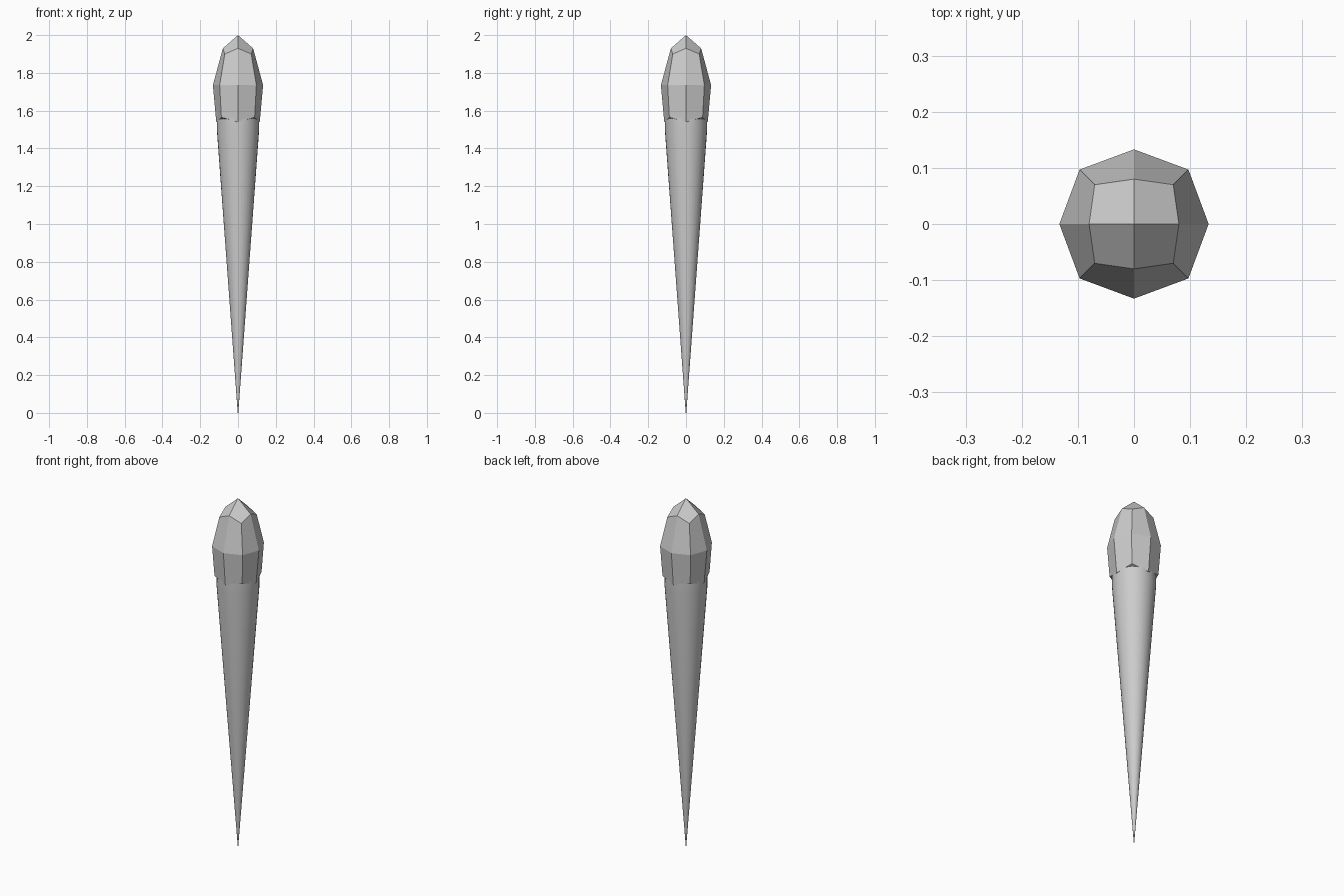
import bpy, bmesh, math

if "Cube" in bpy.data.objects:
    bpy.data.objects.remove(bpy.data.objects["Cube"])

grey = bpy.data.materials.new("grey")
grey.diffuse_color = (0.6, 0.6, 0.6, 1)
grey.use_nodes = True
grey.node_tree.nodes["Principled BSDF"].inputs["Base Color"].default_value = grey.diffuse_color


def add_object(name, bm):
    bmesh.ops.recalc_face_normals(bm, faces=bm.faces)
    mesh = bpy.data.meshes.new(name)
    bm.to_mesh(mesh)
    bm.free()
    mesh.materials.append(grey)
    obj = bpy.data.objects.new(name, mesh)
    bpy.context.collection.objects.link(obj)
    return obj


# Tapered handle: smooth cone standing on its point, with a short straight collar
bm = bmesh.new()
SIDES = 32
profile = [(0.0015, 0.0), (0.112, 1.5), (0.111, 1.58)]
rings = [[bm.verts.new((r * math.cos(2 * math.pi * i / SIDES),
                        r * math.sin(2 * math.pi * i / SIDES), z))
          for i in range(SIDES)] for r, z in profile]
for low, high in zip(rings, rings[1:]):
    for i in range(SIDES):
        j = (i + 1) % SIDES
        bm.faces.new((low[i], low[j], high[j], high[i]))
bm.faces.new(rings[0])
bm.faces.new(rings[-1])
handle = add_object("handle", bm)
bpy.context.view_layer.objects.active = handle
handle.select_set(True)
bpy.ops.object.shade_smooth_by_angle(angle=math.radians(30))

# Faceted head: cube cut once on every side, then rounded ring by ring
# level: (axis radius, axis height, corner offset, corner height, centre height)
levels = {1: (0.08, 1.93, 0.07, 1.90, 2.0),
          0: (0.133, 1.735, 0.097, 1.735, 1.735),
          -1: (0.115, 1.54, 0.088, 1.565, 1.52)}
bm = bmesh.new()
bmesh.ops.create_cube(bm, size=2)
bmesh.ops.subdivide_edges(bm, edges=bm.edges[:], cuts=1, use_grid_fill=True)
for v in bm.verts:
    x, y, level = (round(c) for c in v.co)
    axis, axis_z, corner, corner_z, centre_z = levels[level]
    if x and y:
        v.co = (x * corner, y * corner, corner_z)
    elif x or y:
        v.co = (x * axis, y * axis, axis_z)
    else:
        v.co = (0, 0, centre_z)
add_object("head", bm)
